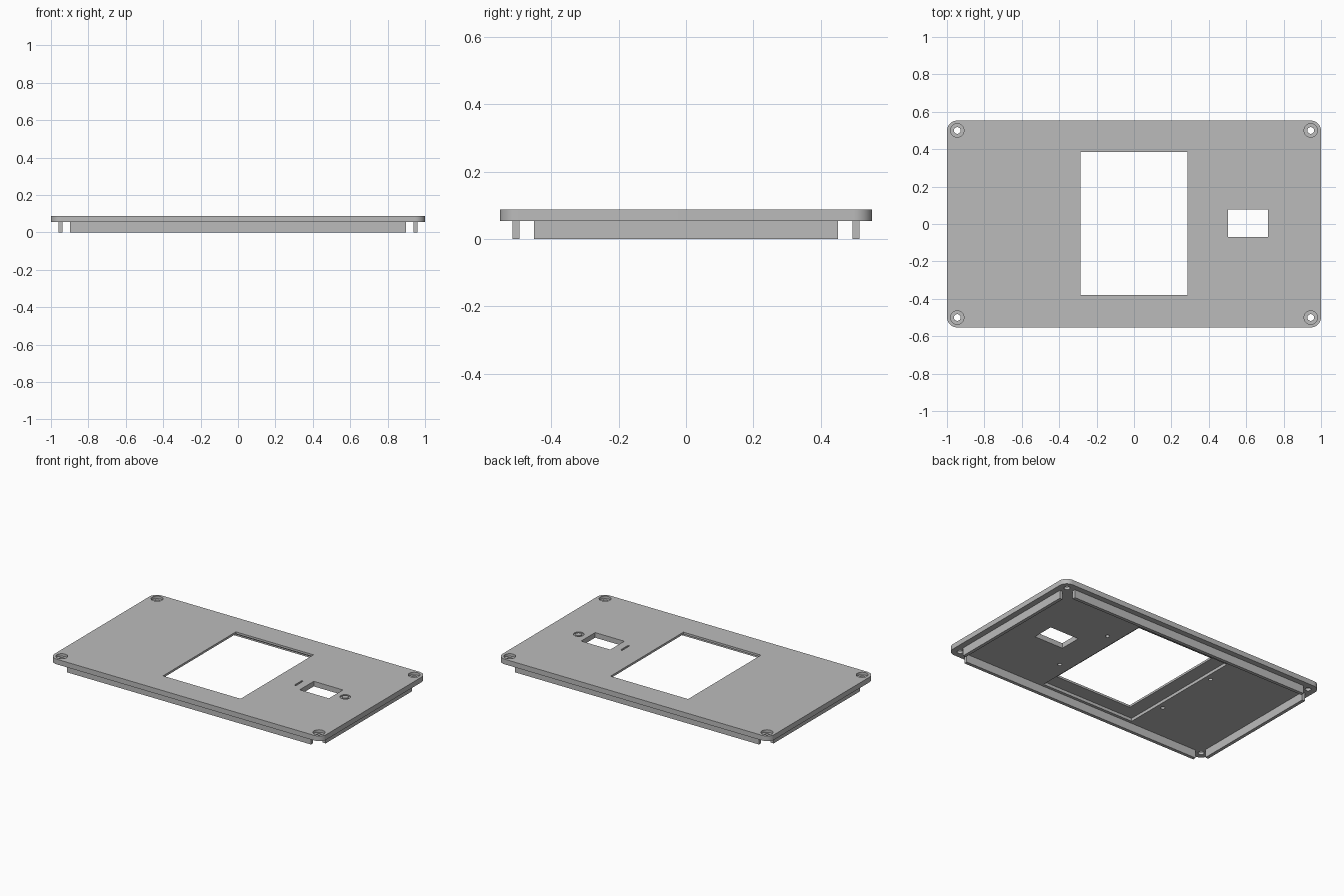
import bpy, bmesh, math
from mathutils import Matrix

cube = bpy.data.objects.get("Cube")
if cube:
    bpy.data.objects.remove(cube, do_unlink=True)

grey = bpy.data.materials.new("plain_grey")
grey.use_nodes = True
grey.diffuse_color = (0.5, 0.5, 0.5, 1)
grey.node_tree.nodes["Principled BSDF"].inputs["Base Color"].default_value = (0.5, 0.5, 0.5, 1)

HALF_X, HALF_Y = 1.0, 0.553
BASE, TOP = 0.054, 0.088      # underside and face of the panel
OVER = 0.02                   # how far cutters poke out


def finish(name, bm):
    mesh = bpy.data.meshes.new(name)
    bm.to_mesh(mesh)
    bm.free()
    mesh.materials.append(grey)
    obj = bpy.data.objects.new(name, mesh)
    bpy.context.collection.objects.link(obj)
    return obj


def box(name, x0, x1, y0, y1, z0, z1, radius=0):
    bm = bmesh.new()
    bmesh.ops.create_cube(bm, size=1)
    bmesh.ops.scale(bm, vec=(x1 - x0, y1 - y0, z1 - z0), verts=bm.verts)
    bmesh.ops.translate(bm, vec=((x0 + x1) / 2, (y0 + y1) / 2, (z0 + z1) / 2), verts=bm.verts)
    if radius:
        upright = [e for e in bm.edges if abs(e.verts[0].co.z - e.verts[1].co.z) > 0.001]
        bmesh.ops.bevel(bm, geom=upright, offset=radius, segments=10, profile=0.5, affect='EDGES')
    return finish(name, bm)


def cylinder(name, x, y, z0, z1, radius):
    bm = bmesh.new()
    bmesh.ops.create_cone(bm, cap_ends=True, segments=32, radius1=radius, radius2=radius,
                          depth=z1 - z0, matrix=Matrix.Translation((x, y, (z0 + z1) / 2)))
    return finish(name, bm)


def cut(target, cutter):
    cutter.hide_render = True
    mod = target.modifiers.new("cut", 'BOOLEAN')
    mod.operation = 'DIFFERENCE'
    mod.solver = 'EXACT'
    mod.object = cutter
    bpy.context.view_layer.objects.active = target
    bpy.ops.object.modifier_apply(modifier=mod.name)
    bpy.data.objects.remove(cutter, do_unlink=True)


# Panel with rounded corners
panel = box("panel", -HALF_X, HALF_X, -HALF_Y, HALF_Y, BASE, TOP, radius=0.055)

# Display opening, with a wider pocket behind it
cut(panel, box("display_pocket", -0.38, 0.31, -0.475, 0.415, BASE - OVER, BASE + 0.02))
cut(panel, box("display_window", -0.285, 0.285, -0.38, 0.385, BASE - OVER, TOP + OVER))

# Switch opening and its engraved on and off marks
cut(panel, box("switch_window", 0.503, 0.717, -0.07, 0.077, BASE - OVER, TOP + OVER))
ENGRAVE = TOP - 0.008
cut(panel, box("on_mark", 0.438, 0.45, -0.035, 0.045, ENGRAVE, TOP + OVER))
ring = cylinder("off_mark", 0.785, 0.005, ENGRAVE, TOP + OVER, 0.032)
cut(ring, cylinder("off_mark_core", 0.785, 0.005, ENGRAVE - OVER, TOP + 2 * OVER, 0.02))
cut(panel, ring)

# Counterbored screw holes in the corners
for sx in (-1, 1):
    for sy in (-1, 1):
        x, y = sx * 0.945, sy * 0.5
        cut(panel, cylinder("screw_head", x, y, TOP - 0.017, TOP + OVER, 0.036))
        cut(panel, cylinder("screw_hole", x, y, BASE - OVER, TOP + OVER, 0.018))

# Blind mounting holes on the underside
for x in (-0.42, 0.388):
    for y in (-0.232, 0.214):
        cut(panel, cylinder("mount_hole", x, y, BASE - OVER, BASE + 0.022, 0.013))

bpy.ops.object.select_all(action='DESELECT')
panel.select_set(True)
bpy.context.view_layer.objects.active = panel
bpy.ops.object.shade_smooth_by_angle(angle=math.radians(30))

# Locating ribs under each edge
for name, s in (("left", 1), ("right", -1)):
    box(name + "_rib", *sorted((s * 0.939, s * 0.961)), -0.452, 0.452, 0, BASE)
for name, s in (("back", 1), ("front", -1)):
    box(name + "_rib", -0.897, 0.897, *sorted((s * 0.494, s * 0.516)), 0, BASE)
